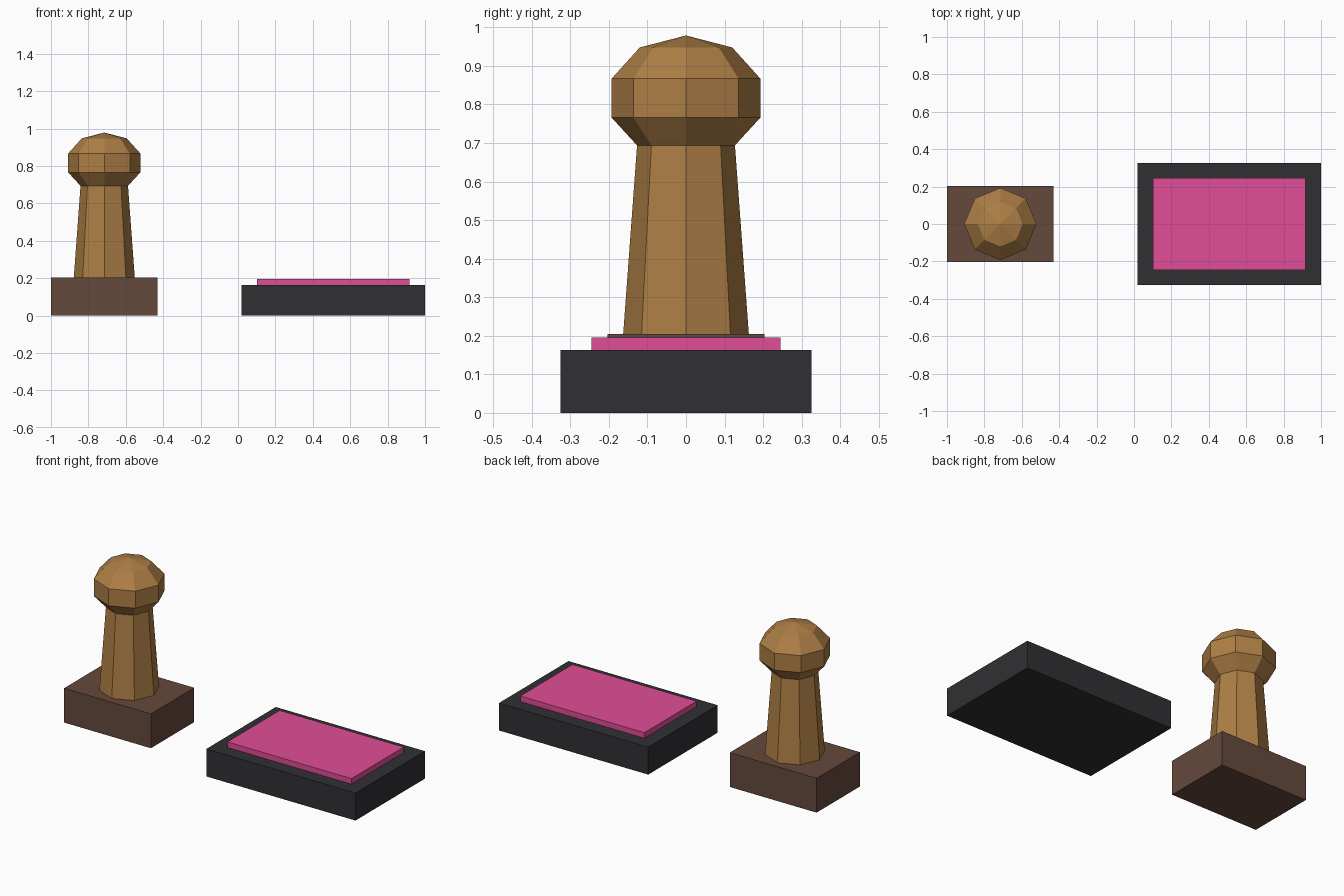
import bpy, bmesh
from math import cos, sin, tau

if "Cube" in bpy.data.objects:
    bpy.data.objects.remove(bpy.data.objects["Cube"])


def material(name, rgb):
    m = bpy.data.materials.new(name)
    m.diffuse_color = (*rgb, 1)
    m.use_nodes = True
    m.node_tree.nodes["Principled BSDF"].inputs["Base Color"].default_value = m.diffuse_color
    return m


def finish(name, bm, mat):
    bmesh.ops.recalc_face_normals(bm, faces=bm.faces)
    me = bpy.data.meshes.new(name)
    bm.to_mesh(me)
    bm.free()
    me.materials.append(mat)
    ob = bpy.data.objects.new(name, me)
    bpy.context.collection.objects.link(ob)
    return ob


def box(name, x0, x1, half_y, z0, z1, mat):
    bm = bmesh.new()
    bmesh.ops.create_cube(bm, size=1)
    bmesh.ops.scale(bm, vec=(x1 - x0, 2 * half_y, z1 - z0), verts=bm.verts)
    bmesh.ops.translate(bm, vec=((x0 + x1) / 2, 0, (z0 + z1) / 2), verts=bm.verts)
    return finish(name, bm, mat)


def lathe(name, x, profile, apex_z, mat, sides=8):
    bm = bmesh.new()
    rings = [[bm.verts.new((x + r * cos(tau * i / sides), r * sin(tau * i / sides), z))
              for i in range(sides)] for r, z in profile]
    apex = bm.verts.new((x, 0, apex_z))
    bm.faces.new(rings[0][::-1])
    for i in range(sides):
        j = (i + 1) % sides
        for a, b in zip(rings, rings[1:]):
            bm.faces.new((a[i], a[j], b[j], b[i]))
        bm.faces.new((rings[-1][i], rings[-1][j], apex))
    return finish(name, bm, mat)


wood = material("light_wood", (0.42, 0.21, 0.06))
dark_wood = material("dark_wood", (0.13, 0.067, 0.045))
black = material("case_black", (0.03, 0.03, 0.034))
pink = material("ink_pink", (0.75, 0.075, 0.31))

# Stamp: block with a turned octagonal handle
box("stamp_block", -1.0, -0.43, 0.203, 0, 0.204, dark_wood)
lathe("stamp_handle", -0.715,
      [(0.163, 0.204), (0.127, 0.694), (0.193, 0.766), (0.193, 0.867), (0.12, 0.948)],
      0.979, wood)

# Ink pad: case with a raised pad
box("ink_case", 0.02, 1.0, 0.326, 0, 0.163, black)
box("ink_pad", 0.102, 0.917, 0.245, 0.163, 0.196, pink)
